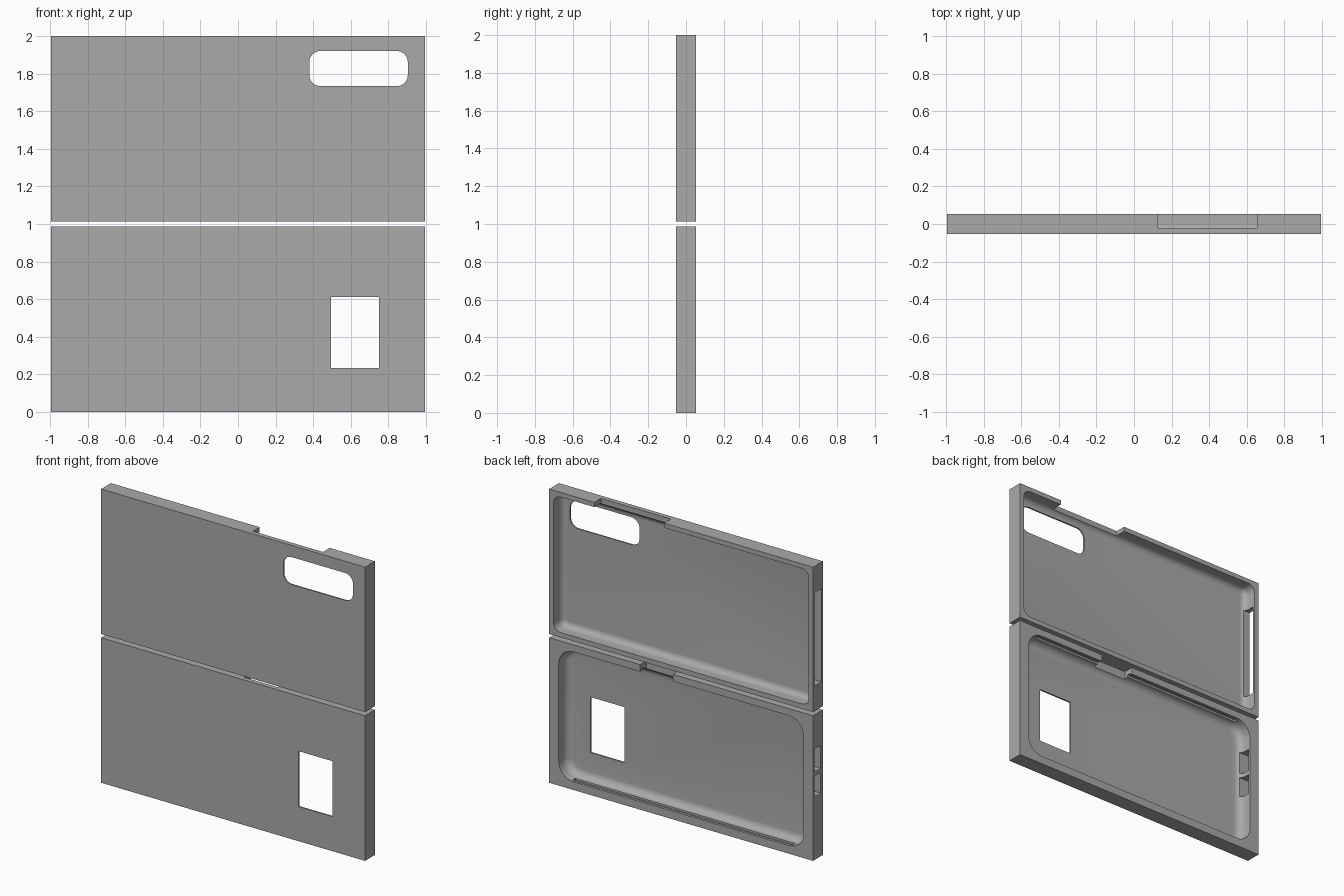
import bpy, bmesh, math
from mathutils import Vector

cube = bpy.data.objects.get("Cube")
if cube:
    bpy.data.objects.remove(cube, do_unlink=True)

grey = bpy.data.materials.new("mid grey")
grey.use_nodes = True
colour = (0.40, 0.40, 0.40, 1)
grey.diffuse_color = colour
grey.node_tree.nodes["Principled BSDF"].inputs["Base Color"].default_value = colour

HALF_X, HALF_Y = 0.994, 0.0525
FLOOR = -0.042
BACK = 0.2          # cutters overshoot the open back to here


def make_object(name, bm):
    bmesh.ops.recalc_face_normals(bm, faces=bm.faces)
    mesh = bpy.data.meshes.new(name)
    bm.to_mesh(mesh)
    bm.free()
    mesh.materials.append(grey)
    obj = bpy.data.objects.new(name, mesh)
    bpy.context.collection.objects.link(obj)
    return obj


def box(name, x, y, z):
    """Box given as low and high pairs on each axis."""
    bm = bmesh.new()
    bmesh.ops.create_cube(bm, size=1)
    for v in bm.verts:
        for axis, (lo, hi) in enumerate((x, y, z)):
            v.co[axis] = lo if v.co[axis] < 0 else hi
    return make_object(name, bm)


def rounded_block(name, x, z, radius, layers, steps=8):
    """Rounded rectangle in XZ lofted through (y, inset) layers."""
    bm = bmesh.new()
    rings = []
    for y, inset in layers:
        r = max(radius - inset, 0.005)
        lo = Vector((x[0] + inset + r, z[0] + inset + r))
        hi = Vector((x[1] - inset - r, z[1] - inset - r))
        corners = [(hi.x, hi.y), (lo.x, hi.y), (lo.x, lo.y), (hi.x, lo.y)]
        ring = []
        for c, (cx, cz) in enumerate(corners):
            for s in range(steps + 1):
                a = (c + s / steps) * math.pi / 2
                ring.append(bm.verts.new((cx + r * math.cos(a), y, cz + r * math.sin(a))))
        rings.append(ring)
    for a, b in zip(rings, rings[1:]):
        for i in range(len(a)):
            j = (i + 1) % len(a)
            bm.faces.new((a[i], a[j], b[j], b[i]))
    bm.faces.new(rings[0])
    bm.faces.new(rings[-1])
    return make_object(name, bm)


def pocket(name, x, z, radius, fillet, steps=6):
    """Open-backed cavity whose floor meets the walls in a fillet."""
    layers = []
    for s in range(steps + 1):
        a = s / steps * math.pi / 2
        layers.append((FLOOR + fillet * (1 - math.cos(a)), fillet * (1 - math.sin(a))))
    return rounded_block(name, x, z, radius, layers + [(BACK, 0)])


def round_port(name, y, z, radius):
    bm = bmesh.new()
    bmesh.ops.create_cone(bm, cap_ends=True, segments=20, radius1=radius, radius2=radius, depth=0.25)
    for v in bm.verts:
        v.co = (v.co.z - 0.975, y + v.co.x, z + v.co.y)
    return make_object(name, bm)


def carve(body, cutters):
    bpy.context.view_layer.objects.active = body
    for cutter in cutters:
        mod = body.modifiers.new("cut", 'BOOLEAN')
        mod.operation = 'DIFFERENCE'
        mod.solver = 'EXACT'
        mod.object = cutter
        bpy.ops.object.modifier_apply(modifier=mod.name)
        bpy.data.objects.remove(cutter, do_unlink=True)
    bpy.ops.object.select_all(action='DESELECT')
    body.select_set(True)
    bpy.ops.object.shade_smooth_by_angle(angle=math.radians(30))


SPAN_X, SPAN_Y = (-HALF_X, HALF_X), (-HALF_Y, HALF_Y)
THROUGH = (-0.2, 0)
NOTCH = (-0.02, BACK)

# Upper shell: camera window, top notch and long side slot
upper_shell = box("upper_shell", SPAN_X, SPAN_Y, (1.013, 2))
carve(upper_shell, [
    pocket("upper_pocket", (-0.96, 0.96), (1.046, 1.968), 0.05, 0.04),
    rounded_block("camera_window", (0.379, 0.903), (1.733, 1.92), 0.06, [(-0.2, 0), (0, 0)]),
    box("top_notch", (0.127, 0.654), NOTCH, (1.94, 2.1)),
    box("side_slot", (-1.1, -0.9), (-0.036, 0.036), (1.185, 1.82)),
])

# Lower shell: square window, top notch, undercut lip and side ports
lower_shell = box("lower_shell", SPAN_X, SPAN_Y, (0, 0.988))
carve(lower_shell, [
    pocket("lower_pocket", (-0.922, 0.922), (0.055, 0.94), 0.11, 0.05),
    box("undercut", (-0.83, 0.83), (0.005, 0.035), (0.042, 0.953)),
    box("window", (0.494, 0.749), THROUGH, (0.235, 0.613)),
    box("top_notch", (0.06, 0.31), NOTCH, (0.9, 1.1)),
    box("upper_button_port", (-1.1, -0.86), (-0.03, 0.038), (0.6, 0.755)),
    box("lower_button_port", (-1.1, -0.86), (-0.03, 0.038), (0.43, 0.57)),
    round_port("round_port", 0.0, 0.285, 0.02),
])
